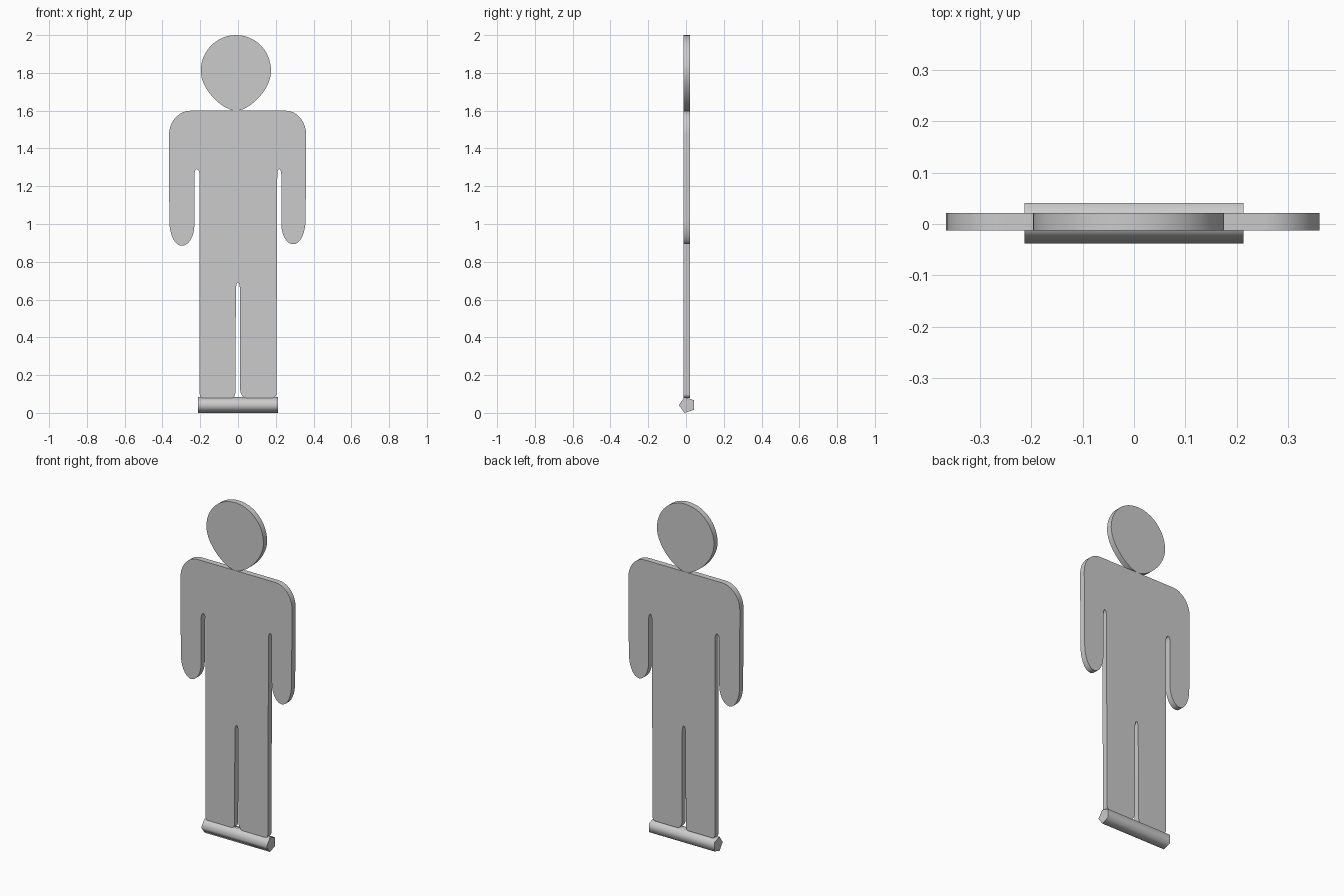
import bpy, bmesh, math
from mathutils import Vector
from mathutils.geometry import interpolate_bezier

if "Cube" in bpy.data.objects:
    bpy.data.objects.remove(bpy.data.objects["Cube"])

Y0, Y1 = -0.013, 0.021  # front and back of the flat plates


def rounded(corners, steps=10):
    """Polygon corners (x, z, cut before, cut after) to a rounded outline."""
    pts = []
    n = len(corners)
    for i, (x, z, a, b) in enumerate(corners):
        p = Vector((x, z))
        prev, nxt = Vector(corners[i - 1][:2]), Vector(corners[(i + 1) % n][:2])
        s = p + (prev - p).normalized() * a
        e = p + (nxt - p).normalized() * b
        pts += interpolate_bezier(s, s.lerp(p, 0.55), e.lerp(p, 0.55), e, steps)
    return pts


def prism(name, ring, offset, smooth_all=False):
    """Extrude a closed 3D ring by an offset, smooth on the sides."""
    bm = bmesh.new()
    face = bm.faces.new([bm.verts.new(p) for p in ring])
    ext = bmesh.ops.extrude_face_region(bm, geom=[face])
    bmesh.ops.translate(bm, vec=offset,
                        verts=[v for v in ext["geom"] if isinstance(v, bmesh.types.BMVert)])
    if face.is_valid is False or not any(len(f.verts) > 4 and f.calc_center_median() == face.calc_center_median() for f in bm.faces):
        bm.faces.new([bm.verts[i] for i in range(len(ring))])
    bmesh.ops.recalc_face_normals(bm, faces=bm.faces)
    for f in bm.faces:
        f.smooth = len(f.verts) == 4
    for e in bm.edges:
        if any(len(f.verts) > 4 for f in e.link_faces):
            e.smooth = False
        elif not smooth_all and e.calc_face_angle(0) > math.radians(40):
            e.smooth = False
    me = bpy.data.meshes.new(name)
    bm.to_mesh(me)
    bm.free()
    ob = bpy.data.objects.new(name, me)
    bpy.context.collection.objects.link(ob)
    return ob


def plate(name, outline):
    return prism(name, [(p[0], Y0, p[1]) for p in outline], (0, Y1 - Y0, 0))


# Body silhouette: shoulders, arms, legs
plate("body", rounded([
    (-0.366, 1.600, 0.130, 0.115), (0.362, 1.600, 0.110, 0.130),
    (0.357, 0.893, 0.130, 0.063), (0.229, 0.893, 0.063, 0.110),
    (0.229, 1.290, 0.030, 0.010), (0.208, 1.290, 0.010, 0.030),
    (0.203, 0.080, 0.020, 0.020), (0.011, 0.080, 0.030, 0.050),
    (0.010, 0.690, 0.040, 0.010), (-0.011, 0.690, 0.010, 0.040),
    (-0.014, 0.080, 0.030, 0.015), (-0.204, 0.080, 0.015, 0.030),
    (-0.204, 1.290, 0.030, 0.013), (-0.231, 1.290, 0.013, 0.030),
    (-0.231, 0.885, 0.110, 0.065), (-0.363, 0.885, 0.065, 0.130),
]))

# Egg-shaped head: (point, handle, handle, point) quarters
quarters = [
    ((-0.01, 2.0), (0.095, 2.0), (0.175, 1.915), (0.175, 1.81)),
    ((0.175, 1.81), (0.175, 1.71), (0.060, 1.60), (-0.01, 1.60)),
    ((-0.01, 1.60), (-0.080, 1.60), (-0.197, 1.71), (-0.197, 1.81)),
    ((-0.197, 1.81), (-0.197, 1.915), (-0.115, 2.0), (-0.01, 2.0)),
]
head = []
for q in quarters:
    head += interpolate_bezier(*[Vector(p) for p in q], 14)[:-1]
plate("head", head)

# Five-sided base bar with softly shaded sides
R = 0.0437
ring = [(-0.213, 0.0057 + R * math.cos(math.pi + i * math.tau / 5),
         0.0416 + R * math.sin(math.pi + i * math.tau / 5)) for i in range(5)]
prism("base_bar", ring, (0.426, 0, 0), smooth_all=True)
